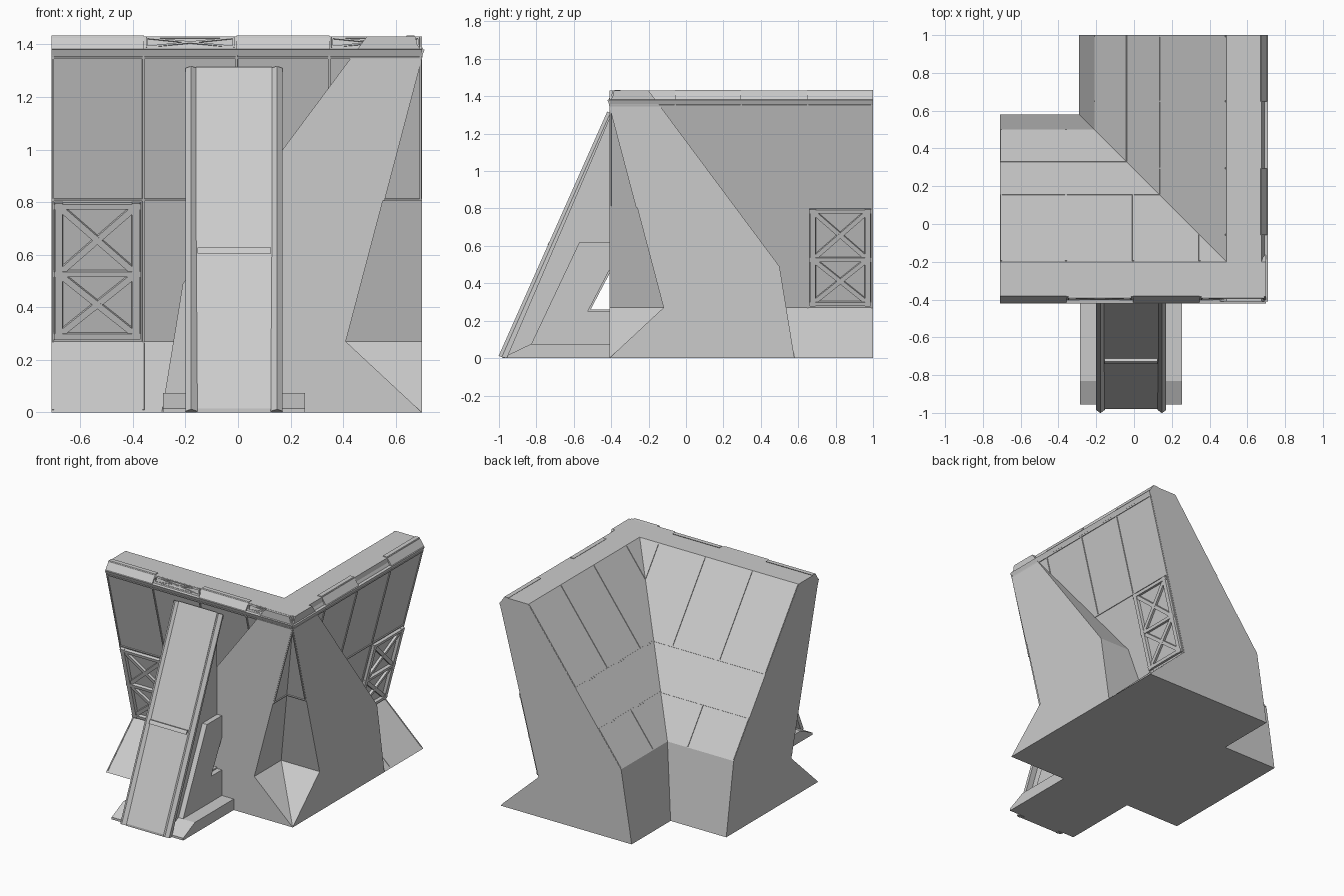
import bpy, bmesh
from mathutils import Vector

cube = bpy.data.objects.get("Cube")
if cube:
    bpy.data.objects.remove(cube)

grey = bpy.data.materials.new("stone_grey")
grey.use_nodes = True
COLOUR = (0.6, 0.6, 0.6, 1)
grey.diffuse_color = COLOUR
grey.node_tree.nodes["Principled BSDF"].inputs["Base Color"].default_value = COLOUR


def finish(name, bm):
    bmesh.ops.recalc_face_normals(bm, faces=bm.faces)
    mesh = bpy.data.meshes.new(name)
    bm.to_mesh(mesh)
    bm.free()
    mesh.materials.append(grey)
    obj = bpy.data.objects.new(name, mesh)
    bpy.context.scene.collection.objects.link(obj)
    return obj


def prism(bm, profile, start, end, place):
    """Sweep a 2D profile from start to end; place(s, a, b) gives the 3D point."""
    rings = [[bm.verts.new(place(s, a, b)) for a, b in profile] for s in (start, end)]
    bm.faces.new(rings[0])
    bm.faces.new(rings[1])
    n = len(profile)
    for i in range(n):
        j = (i + 1) % n
        bm.faces.new((rings[0][i], rings[0][j], rings[1][j], rings[1][i]))


# The two arms share one profile: t runs from the corner, u from the outer face
def arm_front(t, u, z):
    return Vector((0.7 - t, -0.41 + u, z))


def arm_side(t, u, z):
    return Vector((0.7 - u, -0.41 + t, z))


LENGTH = 1.41
FOOT = ((0, 0), (0.29, 0.27))
OUTER = ((0.29, 0.27), (0, 1.37))
BACK = ((0.91, 0.49), (0.21, 1.43))
WALL = [(0, 0), (0.29, 0.27), (0, 1.37), (0.03, 1.42), (0.21, 1.43), (0.91, 0.49), (0.99, 0)]
CAP = [(0.05, 1.36), (0.0, 1.355), (-0.01, 1.38), (0.015, 1.385), (0.025, 1.43), (0.21, 1.43)]
CAP_PLATE = [(0.025, 1.383), (-0.005, 1.383), (0.03, 1.434), (0.06, 1.434)]
CAP_FACE = ((0.015, 1.385), (0.025, 1.43))


def bar(bm, place, face, p, q, width=0.01, height=0.006):
    """Raised bar on a sloping wall face between p and q, given as (t, z)."""
    (ua, za), (ub, zb) = face
    along = Vector((ub - ua, zb - za))
    size = along.length
    along /= size
    normal = Vector((-along.y, along.x))
    if face is BACK:
        normal = -normal
    flat = [Vector((t, (z - za) / (zb - za) * size)) for t, z in (p, q)]
    step = (flat[1] - flat[0]).normalized()
    side = Vector((-step.y, step.x)) * width / 2

    def on_face(s, across, h):
        c = flat[0].lerp(flat[1], s) + side * across
        o = Vector((ua, za)) + along * c.y + normal * h
        return place(c.x, o.x, o.y)

    prism(bm, [(-1, -0.01), (1, -0.01), (0.8, height), (-0.8, height)], 0, 1, on_face)


SEAMS = [0.006, 0.353, 0.705, 1.06, 1.404]

for label, place in (("front", arm_front), ("side", arm_side)):
    # Wall body
    bm = bmesh.new()
    prism(bm, WALL, 0, LENGTH, place)
    finish(label + "_wall", bm)

    # Cap along the top, with proud plates on alternate lengths
    bm = bmesh.new()
    prism(bm, CAP, 0, LENGTH, place)
    for i in (1, 3):
        prism(bm, CAP_PLATE, 0.3525 * i, 0.3525 * (i + 1), place)
    finish(label + "_cap", bm)

    # Cross braces on the front cap
    if label == "front":
        bm = bmesh.new()
        for a in (0.012, 0.717):
            b = a + 0.33
            for p, q in (((a, 1.39), (b, 1.424)), ((a, 1.424), (b, 1.39)),
                         ((a, 1.388), (b, 1.388)), ((a, 1.426), (b, 1.426)),
                         ((a, 1.388), (a, 1.426)), ((b, 1.388), (b, 1.426))):
                bar(bm, place, CAP_FACE, p, q, 0.008, 0.008)
        finish("cap_braces", bm)

    # Panel seams on the outer face and the foot
    bm = bmesh.new()
    for t in SEAMS:
        bar(bm, place, OUTER, (t, 0.81), (t, 1.36))
    for t in SEAMS[3:]:
        bar(bm, place, OUTER, (t, 0.27), (t, 0.81))
        bar(bm, place, FOOT, (t, 0.01), (t, 0.265), 0.008, 0.003)
    bar(bm, place, OUTER, (0, 0.81), (LENGTH, 0.81))
    bar(bm, place, OUTER, (0, 1.35), (LENGTH, 1.35), 0.012)
    finish(label + "_outer_seams", bm)

    # Panel seams on the back slope, stopping at the valley
    bm = bmesh.new()
    for t, top in zip(SEAMS[1:], (1.238, 0.953, 0.953, 0.953)):
        bar(bm, place, BACK, (t, top), (t, 1.425), 0.01, 0.004)
    for t in SEAMS[3:]:
        bar(bm, place, BACK, (t, 0.495), (t, 0.718), 0.01, 0.004)
    for t, z in ((0.565, 0.953), (0.74, 0.718)):
        bar(bm, place, BACK, (t, z), (LENGTH, z), 0.01, 0.004)
    finish(label + "_back_seams", bm)

    # Framed panel with two crosses
    bm = bmesh.new()
    for t in (1.088, 1.382):
        bar(bm, place, OUTER, (t, 0.28), (t, 0.80), 0.036, 0.02)
    for z in (0.293, 0.53, 0.787):
        bar(bm, place, OUTER, (1.07, z), (1.40, z), 0.026, 0.0195)
    for low, high in ((0.305, 0.52), (0.54, 0.775)):
        bar(bm, place, OUTER, (1.10, low), (1.37, high), 0.03, 0.015)
        bar(bm, place, OUTER, (1.10, high), (1.37, low), 0.03, 0.0145)
    finish(label + "_braced_panel", bm)


# Leaning ramp at the front, swept along x about its own centre line
MID = -0.015


def across(s, y, z):
    return Vector((MID + s, y, z))


bm = bmesh.new()
prism(bm, [(-0.98, 0), (-0.98, 0.015), (-0.41, 1.315), (-0.41, 0.45), (-0.51, 0.26),
           (-0.41, 0.26), (-0.41, 0)], -0.145, 0.145, across)
finish("ramp_body", bm)

bm = bmesh.new()
prism(bm, [(-0.74, 0.605), (-0.735, 0.615), (-0.727, 0.628), (-0.70, 0.62)], -0.14, 0.14, across)
finish("ramp_seam", bm)

# Ridged rails on both edges
for label, sign in (("right", -1), ("left", 1)):
    bm = bmesh.new()

    def rail_point(s, a, b):
        foot = Vector((0, -0.985, 0.005))
        head = Vector((0, -0.405, 1.31))
        out = Vector((0, -0.91, 0.41))
        return foot.lerp(head, s) + out * b + Vector((MID + sign * a, 0, 0))

    prism(bm, [(0.135, -0.03), (0.14, 0), (0.163, 0.018), (0.185, 0), (0.185, -0.03)],
          0, 1, rail_point)
    for v in bm.verts:
        v.co.y = min(v.co.y, -0.4)
        v.co.z = max(v.co.z, 0)
    finish(label + "_ramp_rail", bm)

    # Side plate with its triangular opening
    bm = bmesh.new()
    prism(bm, [(-0.83, 0.07), (-0.57, 0.62), (-0.41, 0.62), (-0.41, 0.47), (-0.525, 0.25),
               (-0.41, 0.25), (-0.41, 0.07)], sign * 0.13, sign * 0.18, across)
    finish(label + "_ramp_side_plate", bm)

# Low plinth under the ramp
bm = bmesh.new()
prism(bm, [(-0.955, 0), (-0.955, 0.015), (-0.83, 0.075), (-0.41, 0.075), (-0.41, 0)],
      -0.27, 0.27, across)
finish("ramp_plinth", bm)
